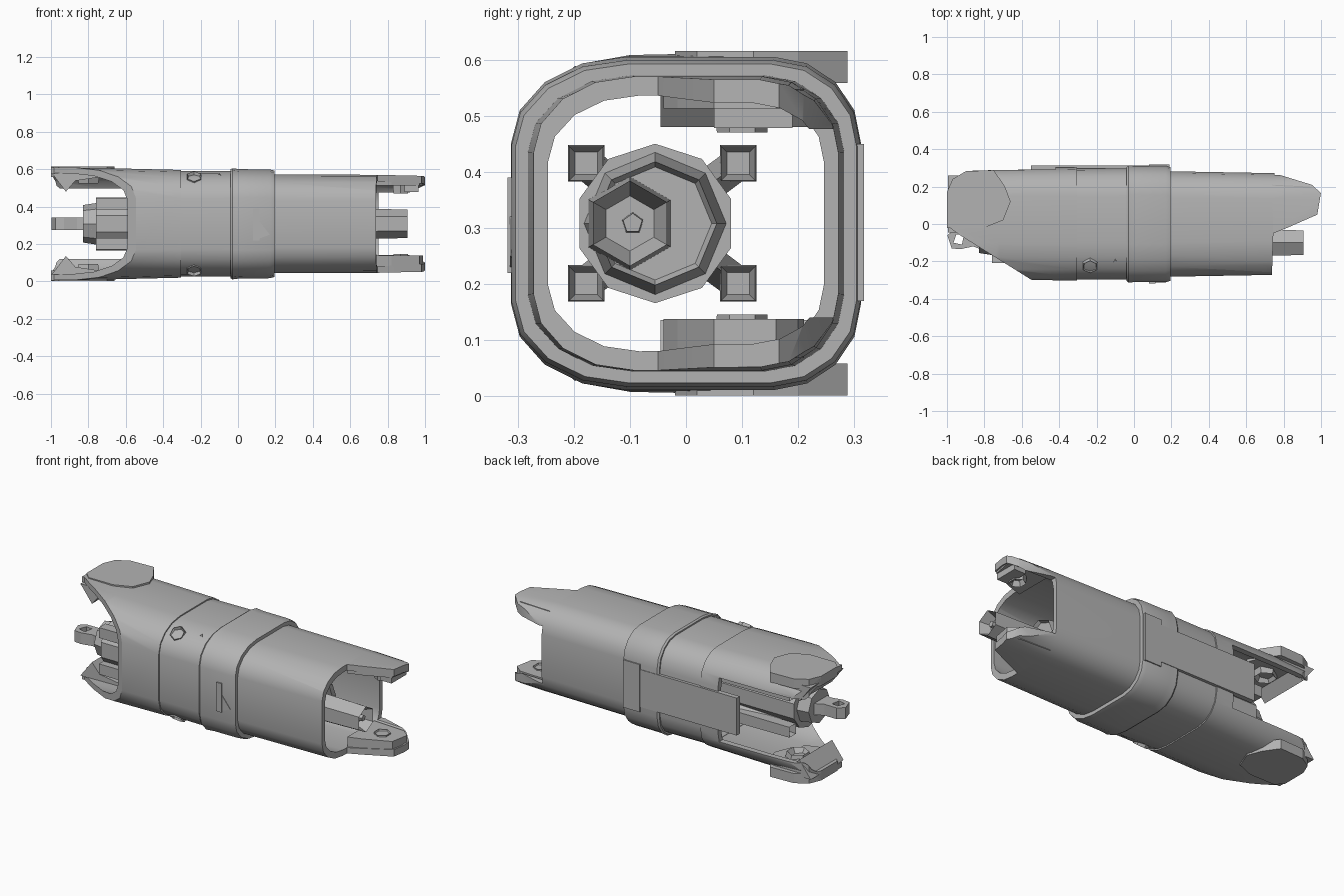
import bpy, bmesh, math
from mathutils import Vector, Matrix

cube = bpy.data.objects.get("Cube")
if cube:
    bpy.data.objects.remove(cube, do_unlink=True)

CZ = 0.308  # height of the long axis
grey = bpy.data.materials.new("plain grey")
grey.use_nodes = True
grey.diffuse_color = (0.45, 0.45, 0.45, 1)
grey.node_tree.nodes["Principled BSDF"].inputs["Base Color"].default_value = grey.diffuse_color


def finish(name, bm):
    bmesh.ops.recalc_face_normals(bm, faces=bm.faces[:])
    mesh = bpy.data.meshes.new(name)
    bm.to_mesh(mesh)
    bm.free()
    mesh.materials.append(grey)
    ob = bpy.data.objects.new(name, mesh)
    bpy.context.collection.objects.link(ob)
    return ob


def activate(ob):
    bpy.ops.object.select_all(action='DESELECT')
    ob.select_set(True)
    bpy.context.view_layer.objects.active = ob


def cut(ob, cutter):
    cutter.hide_render = True
    mod = ob.modifiers.new("cut", 'BOOLEAN')
    mod.operation, mod.solver, mod.object = 'DIFFERENCE', 'EXACT', cutter
    activate(ob)
    bpy.ops.object.modifier_apply(modifier=mod.name)
    bpy.data.objects.remove(cutter, do_unlink=True)


def smooth(ob, angle=30):
    activate(ob)
    bpy.ops.object.shade_smooth_by_angle(angle=math.radians(angle))


def prism(name, outline, lo, hi, axis='z'):
    """Extrude an outline along z (outline in xy) or along y (outline in xz)."""
    bm = bmesh.new()
    place = (lambda p, d: (p[0], p[1], d)) if axis == 'z' else (lambda p, d: (p[0], d, p[1]))
    a = [bm.verts.new(place(p, lo)) for p in outline]
    b = [bm.verts.new(place(p, hi)) for p in outline]
    bm.faces.new(a)
    bm.faces.new(b)
    for i in range(len(a)):
        j = (i + 1) % len(a)
        bm.faces.new((a[i], a[j], b[j], b[i]))
    return finish(name, bm)


def box(name, x, y, z):
    return prism(name, [(x[0], y[0]), (x[1], y[0]), (x[1], y[1]), (x[0], y[1])], *z)


def rod(name, start, end, r1, r2, sides, hole=0.0, depth=0.0, turn=0.0):
    """Straight faceted rod, optionally with a socket sunk into its far end."""
    start, end = Vector(start), Vector(end)
    d = end - start
    spin = d.to_track_quat('Z', 'Y').to_matrix().to_4x4() @ Matrix.Rotation(turn, 4, 'Z')
    bm = bmesh.new()
    bmesh.ops.create_cone(bm, cap_ends=True, segments=sides, radius1=r1, radius2=r2, depth=d.length,
                          matrix=Matrix.Translation((start + end) / 2) @ spin)
    if hole:
        bm.faces.ensure_lookup_table()
        cap = max(bm.faces, key=lambda f: (f.calc_center_median() - start).dot(d))
        bmesh.ops.inset_region(bm, faces=[cap], thickness=(r2 - hole) * math.cos(math.pi / sides))
        bmesh.ops.translate(bm, verts=cap.verts[:], vec=-d.normalized() * depth)
    return finish(name, bm)


def section(x, hy, hz, steps=5):
    """Rounded rectangle across the axis, with broader corners at the front."""
    pts = []
    for sy, sz, flip in ((1, 1, 0), (-1, 1, 1), (-1, -1, 0), (1, -1, 1)):
        ry, rz = (hy * 0.5 if sy > 0 else hy * 0.66), hz * 0.52
        for i in range(steps):
            t = (steps - 1 - i if flip else i) / (steps - 1) * math.pi / 2
            pts.append((x, sy * (hy - ry + ry * math.cos(t)), CZ + sz * (hz - rz + rz * math.sin(t))))
    return pts


def sleeve(name, stations):
    """Hollow tube from a closed loop of outer and inner stations."""
    bm = bmesh.new()
    rings = [[bm.verts.new(p) for p in section(*s)] for s in stations]
    for k, a in enumerate(rings):
        b = rings[(k + 1) % len(rings)]
        for i in range(len(a)):
            j = (i + 1) % len(a)
            bm.faces.new((a[i], a[j], b[j], b[i]))
    return finish(name, bm)


# Rear housing, recessed panel section, collar and slim barrel
housing = sleeve("rear_housing", [(-1, .288, .302), (-.72, .298, .298), (-.305, .302, .288),
                                  (-.305, .272, .262), (-.72, .272, .266), (-1, .262, .27)])
panel = sleeve("panel_section", [(-.31, .296, .281), (-.035, .298, .283), (-.035, .27, .26), (-.31, .27, .26)])
collar = sleeve("collar", [(-.04, .305, .291), (-.03, .312, .297), (.01, .311, .292), (.17, .311, .291),
                           (.195, .304, .284), (.195, .25, .235), (-.04, .27, .26)])
barrel = sleeve("front_barrel", [(.18, .282, .264), (.74, .272, .262), (1, .264, .256),
                                 (1, .242, .214), (.74, .246, .228), (.18, .25, .235)])

# Diagonal nose cut, rear side window and rounded tips of the housing
cut(housing, prism("c", [(-1.2, -.05), (-.985, -.02), (-.93, -.06), (-.53, -.31), (-.53, -.5), (-1.2, -.5)], -1, 2))
cut(housing, box("c", (-1.2, -.42), (.1, .5), (.12, .496)))
cut(housing, prism("c", [(-1.2, .17), (-1, .17), (-.97, .24), (-.9, .28), (-.74, .3), (-.74, .5), (-1.2, .5)], -1, 2))

# Barrel end opening, leaving an upper and a lower prong
cut(barrel, box("c", (.75, 1.2), (-.5, .5), (.14, .476)))
cut(barrel, prism("c", [(.73, -.5), (.745, -.05), (.82, -.02), (.98, .05), (1, .17), (1.2, .17), (1.2, -.5)], -1, 2))
cut(barrel, prism("c", [(1, .165), (.95, .21), (.78, .262), (.78, .5), (1.2, .5), (1.2, .165)], -1, 2))
for shell in (housing, panel, collar, barrel):
    smooth(shell)

# Collar details: front latch, rear raised step, back strip
box("collar_latch", (.08, .115), (-.318, -.29), (.22, .39))
prism("collar_latch_wedge", [(.115, .23), (.17, .25), (.115, .32)], -.314, -.29, 'y')
box("collar_back_plate", (.08, .19), (.29, .317), (.17, .45))
box("back_strip", (-.55, .1), (.285, .314), (.2, .42))

PAD = [(-1, .02), (-1, .17), (-.97, .24), (-.9, .282), (-.75, .288), (-.69, .2), (-.66, .12), (-.7, .02), (-.8, -.02), (-.96, -.02)]
PRONG = [(.74, -.04), (.82, -.015), (.97, .05), (.99, .16), (.94, .2), (.74, .21)]
for side, word in ((1, "upper"), (-1, "lower")):
    def level(h, s=side):
        return CZ + s * h
    # Rear tip pad with hooked lip and hexagonal socket
    prism(word + "_pad", PAD, level(.25), level(.307))
    prism(word + "_hook", [(-.995, level(.27)), (-.92, level(.172)), (-.87, level(.23)), (-.74, level(.25)), (-.74, level(.275))],
          -.045, .26, 'y')
    rod(word + "_rear_socket", (-.8, .1, level(.28)), (-.8, .1, level(.215)), .075, .06, 6, .035, .03)
    # Front prong filling with catch and socket
    prism(word + "_prong", PRONG, level(.24), level(.205 if side > 0 else .17))
    if side > 0:
        box("upper_prong_catch", (.89, .965), (.05, .19), (.478, .53))
    rod(word + "_prong_socket", (.87, .1, level(.23)), (.87, .1, level(.162)), .05, .045, 6, .028, .03)
    # Corner screws on the recessed panel
    out = Vector((0, -.65, side * .76))
    spot = Vector((-.235, -.215, level(.237)))
    rod(word + "_screw", spot - out * .03, spot + out * .022, .052, .042, 6, .025, .025)
    spot = Vector((-.1, -.2, level(.245)))
    rod(word + "_small_screw", spot - out * .02, spot + out * .012, .028, .022, 3, .012, .015)
    # Long bracket rails around the core, with hollow ends
    for y, place in ((-.178, "front"), (.093, "back")):
        for e in (-1, 1):
            rod(f"{word}_{place}_rail", (-.3, y, level(.107)), (-.3 + e * .46, y, level(.107)),
                .046, .043, 4, .022, .05, math.pi / 4)
        inner = -.12 if y < 0 else .03
        strut = rod(f"{word}_{place}_strut", (-.3, inner, level(.06)), (-.3, y, level(.107)), .03, .03, 4)
        strut.scale.x, strut.location.x = 12, 3.3

# Inner core with stepped ends
CY = -.055
rod("core", (.5, CY, CZ), (-.76, CY, CZ), .142, .142, 10)
rod("core_rear_step", (-.7, CY, CZ), (-.83, CY, CZ), .12, .1, 8)
rod("core_front_step", (.48, CY, CZ), (.6, CY, CZ), .13, .11, 8, .1, .02)
rod("core_front_shaft", (.5, -.1, CZ), (.905, -.1, CZ), .085, .076, 6, .045, .06)
rod("core_front_pin", (.8, -.095, CZ), (.885, -.095, CZ), .022, .018, 5)

# Rear eyelet
eyelet = prism("rear_eyelet", [(-.78, -.15), (-.86, -.12), (-.93, -.135), (-.975, -.13), (-.998, -.06),
                               (-.96, -.03), (-.88, -.03), (-.78, .02)], CZ - .033, CZ + .033)
cut(eyelet, prism("c", [(-.965, -.1), (-.92, -.11), (-.91, -.06), (-.95, -.055)], 0, 1))
